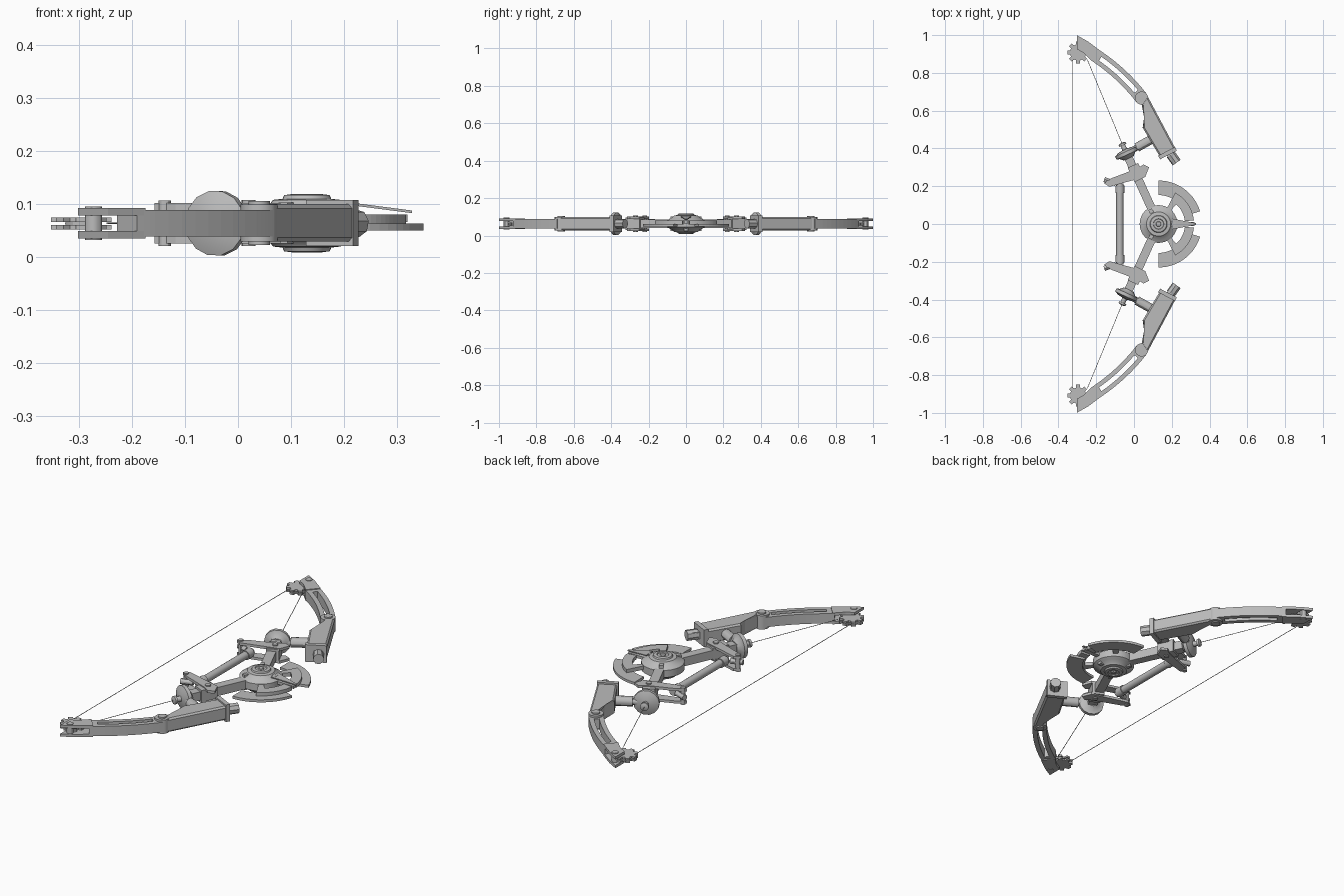
import bpy, bmesh, math
from mathutils import Vector

if "Cube" in bpy.data.objects:
    bpy.data.objects.remove(bpy.data.objects["Cube"])

ZC = 0.063                                   # mid-plane height
metal = bpy.data.materials.new("grey metal")
metal.diffuse_color = (0.5, 0.5, 0.5, 1)
metal.use_nodes = True
metal.node_tree.nodes["Principled BSDF"].inputs["Base Color"].default_value = metal.diffuse_color


def finish(name, bm, mirror):
    bmesh.ops.recalc_face_normals(bm, faces=bm.faces)
    me = bpy.data.meshes.new(name)
    bm.to_mesh(me)
    bm.free()
    me.materials.append(metal)
    ob = bpy.data.objects.new(name, me)
    bpy.context.collection.objects.link(ob)
    if mirror:                               # second half across y = 0
        m = ob.modifiers.new("mirror", 'MIRROR')
        m.use_axis = (False, True, False)
        m.use_mirror_merge = False
    return ob


def prism(name, pts, z0, z1, mirror=True, slope=0.0, bevel=0.0):
    """Flat outline extruded from z0 to z1, optionally tilted along x."""
    bm = bmesh.new()
    x0 = pts[0][0]
    low, top = [[bm.verts.new((x, y, z + slope * (x - x0))) for x, y in pts] for z in (z0, z1)]
    caps = [bm.faces.new(low), bm.faces.new(top)]
    n = len(pts)
    for i in range(n):
        j = (i + 1) % n
        bm.faces.new((low[i], low[j], top[j], top[i]))
    if bevel:
        edges = list({e for f in caps for e in f.edges})
        bmesh.ops.bevel(bm, geom=edges, offset=bevel, segments=1, affect='EDGES')
    return finish(name, bm, mirror)


def turned(name, start, axis, profile, seg=16, mirror=True):
    """Profile of (distance, radius) pairs spun about an axis."""
    bm = bmesh.new()
    start, axis = Vector(start), Vector(axis).normalized()
    q = Vector((0, 0, 1)).rotation_difference(axis)
    rings = []
    for t, r in profile:
        rings.append([bm.verts.new(start + q @ Vector((r * math.cos(a), r * math.sin(a), t)))
                      for a in (2 * math.pi * k / seg for k in range(seg))])
    for a, b in zip(rings, rings[1:]):
        for k in range(seg):
            j = (k + 1) % seg
            bm.faces.new((a[k], a[j], b[j], b[k]))
    bm.faces.new(rings[0])
    bm.faces.new(rings[-1])
    ob = finish(name, bm, mirror)
    with bpy.context.temp_override(active_object=ob, object=ob, selected_objects=[ob],
                                   selected_editable_objects=[ob]):
        bpy.ops.object.shade_smooth_by_angle(angle=math.radians(30))
    return ob


def rod(name, p0, p1, r, seg=12, mirror=True):
    d = Vector(p1) - Vector(p0)
    return turned(name, p0, d, [(0, r), (d.length, r)], seg, mirror)


def bar(name, a, b, w, z0, z1, mirror=True):
    a, b = Vector(a), Vector(b)
    d = (b - a).normalized() * w / 2
    n = Vector((-d.y, d.x))
    return prism(name, [tuple(p) for p in (a + n, b + n, b - n, a - n)], z0, z1, mirror)


def sector(cx, r0, r1, a0, a1, n=14):
    ang = [math.radians(a0 + (a1 - a0) * i / n) for i in range(n + 1)]
    return ([(cx + r1 * math.cos(a), r1 * math.sin(a)) for a in ang]
            + [(cx + r0 * math.cos(a), r0 * math.sin(a)) for a in reversed(ang)])


# Limb: curved beam with a long open slot
A, B, C = Vector((-0.235, 0.912)), Vector((-0.075, 0.815)), Vector((0.04, 0.667))


def limb_piece(name, t0, t1, o0, o1):
    left, right = [], []
    for i in range(11):
        t = t0 + (t1 - t0) * i / 10
        p = A * (1 - t) ** 2 + B * 2 * t * (1 - t) + C * t * t
        d = ((B - A) * (1 - t) + (C - B) * t).normalized()
        n = Vector((-d.y, d.x))
        left.append(tuple(p + n * o0))
        right.append(tuple(p + n * o1))
    prism(name, left + right[::-1], 0.038, 0.088)


limb_piece("limb_outer_rail", 0.1, 0.95, 0.012, 0.035)
limb_piece("limb_inner_rail", 0.1, 0.95, -0.035, -0.012)
limb_piece("limb_tip_block", 0.08, 0.18, -0.035, 0.035)
limb_piece("limb_root_block", 0.88, 1.0, -0.035, 0.035)

# Forked limb tip holding the toothed cam
fork = [(-0.302, 0.999), (-0.245, 0.967), (-0.175, 0.915), (-0.222, 0.862),
        (-0.265, 0.905), (-0.302, 0.925)]
for side, z0 in (("upper", 0.078), ("lower", 0.034)):
    prism("fork_" + side, fork, z0, z0 + 0.014)
rod("cam_axle", (-0.273, 0.96, 0.031), (-0.273, 0.96, 0.095), 0.016)

# Paired toothed cams
gear = []
for k in range(8):
    for da, r in ((-15, 0.043), (-10, 0.058), (10, 0.058), (15, 0.043)):
        a = math.radians(45 * k + da)
        gear.append((-0.296 + r * math.cos(a), 0.908 + r * math.sin(a)))
prism("cam_upper", gear, 0.065, 0.074)
prism("cam_lower", gear, 0.051, 0.060)
rod("cam_core", (-0.296, 0.908, 0.055), (-0.296, 0.908, 0.07), 0.03)

# Limb holder arm with chamfered edges, end cap and adjusting knob
arm = [(0.07, 0.68), (0.222, 0.395), (0.14, 0.352), (0.046, 0.51), (0.062, 0.565), (0.04, 0.635)]
prism("arm", arm, 0.028, 0.099, bevel=0.008)
bar("arm_end_cap", (0.133, 0.352), (0.222, 0.398), 0.022, 0.02, 0.107)
bar("knob_neck", (0.18, 0.385), (0.212, 0.34), 0.035, 0.045, 0.081)
rod("knob", (0.195, 0.368, ZC), (0.226, 0.325, ZC), 0.026, 8)
turned("limb_pivot", (0.04, 0.667, 0.022), (0, 0, 1),
       [(0, 0.02), (0.006, 0.02), (0.006, 0.035), (0.076, 0.035), (0.076, 0.02), (0.083, 0.02)])

# Diagonal riser, stub to the arm and end wheel
D = Vector((-0.42, 0.91, 0)).normalized()
W = Vector((-0.04, 0.375, ZC))
bar("riser", (0.13, 0), (-0.03, 0.353), 0.045, 0.041, 0.085)
rod("arm_stub", (0.11, 0.458, ZC), (0.015, 0.405, ZC), 0.024)
rod("arm_stub_pin", (0.03, 0.413, ZC), W, 0.016)
turned("riser_wheel", W, D,
       [(-0.03, 0.028), (-0.014, 0.045), (-0.009, 0.062), (0.009, 0.062), (0.018, 0.04),
        (0.022, 0.014), (0.045, 0.012), (0.045, 0.02), (0.056, 0.02), (0.06, 0.01)], 14)

# Clamp bracket joining riser and grip
clamp = [(-0.158, 0.216), (-0.13, 0.197), (0.06, 0.25), (0.08, 0.3),
         (0.05, 0.315), (0.02, 0.295), (-0.118, 0.243)]
prism("clamp_upper", clamp, 0.088, 0.101)
prism("clamp_lower", clamp, 0.025, 0.038)
bar("clamp_block", (0.03, 0.235), (-0.006, 0.31), 0.06, 0.03, 0.096)
rod("clamp_bolt", (0.02, 0.27, 0.02), (0.02, 0.27, 0.107), 0.013)
rod("grip_pin", (-0.138, 0.22, 0.02), (-0.138, 0.22, 0.106), 0.012)
rod("grip_pin_end", (-0.158, 0.235, ZC), (-0.1, 0.215, ZC), 0.014)

# Grip rod
rod("grip", (-0.075, -0.215, ZC), (-0.075, 0.215, ZC), 0.019, 16, False)
rod("grip_collar", (-0.075, 0.165, ZC), (-0.075, 0.205, ZC), 0.024, 16)

# Central stepped hub
half = [(0.018, 0.1), (0.026, 0.088), (0.036, 0.07), (0.044, 0.064), (0.046, 0.046),
        (0.053, 0.043), (0.055, 0.028), (0.05, 0.026), (0.05, 0.014), (0.055, 0.012)]
turned("hub", (0.13, 0, ZC), (0, 0, 1),
       [(-h, r) for h, r in reversed(half)] + half, 32, False)
for k in range(3):                           # raised ribs on both hub faces
    a = math.radians(120 * k)
    p, q = [(0.13 + r * math.cos(a), r * math.sin(a)) for r in (0.04, 0.09)]
    bar("hub_rib_%d" % k, p, q, 0.02, 0.025, 0.102, False)

# Fan-shaped guard plates and pointer
prism("guard_plate", sector(0.13, 0.153, 0.23, 17, 90), 0.049, 0.062)
prism("inner_blade", sector(0.13, 0.14, 0.188, 6, 62), 0.06, 0.079)
prism("blade_strut", sector(0.13, 0.09, 0.145, 48, 62, 4), 0.06, 0.079)
bar("pointer_base", (0.2, 0), (0.32, 0), 0.022, 0.065, 0.079, False)
prism("pointer", [(0.205, 0.028), (0.328, 0.004), (0.328, -0.004), (0.205, -0.028)],
      0.098, 0.103, False, slope=-0.13)

# Strings
rod("side_string", (-0.247, 0.87, ZC), W + D * 0.055, 0.0015, 6)
rod("main_string", (-0.325, -0.87, ZC), (-0.325, 0.87, ZC), 0.0015, 6, False)
